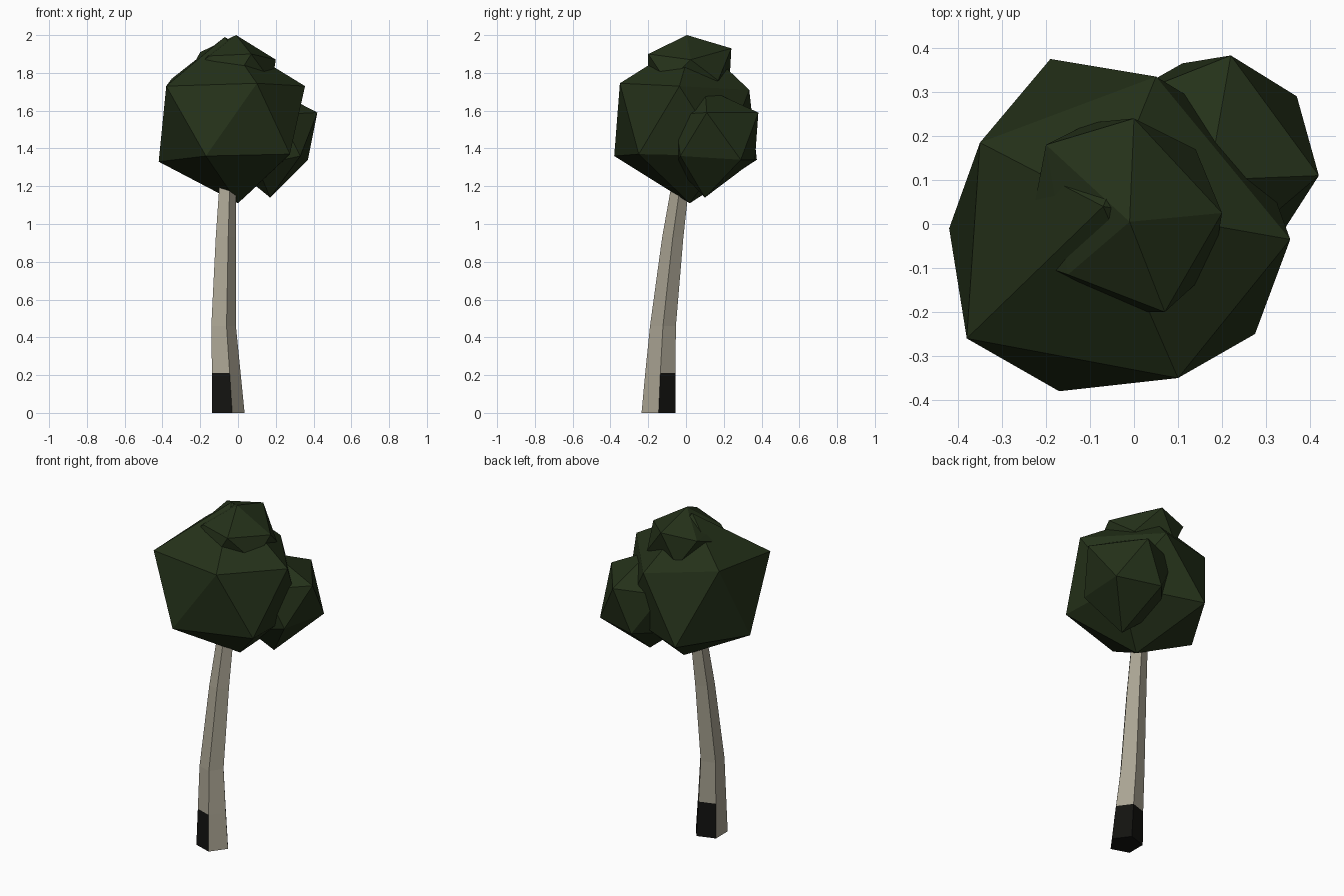
import bpy
import math


def material(name, rgb):
    m = bpy.data.materials.new(name)
    m.diffuse_color = (*rgb, 1)
    return m


def add_object(name, verts, faces, mats):
    mesh = bpy.data.meshes.new(name)
    mesh.from_pydata(verts, [], faces)
    for m in mats:
        mesh.materials.append(m)
    mesh.update()
    obj = bpy.data.objects.new(name, mesh)
    bpy.context.collection.objects.link(obj)
    return obj


def leaf_clump(name, top, upper, lower, bottom):
    """Irregular icosahedron: two staggered five-point rings between two poles."""
    faces = []
    for i in range(5):
        j = (i + 1) % 5
        faces += [(0, 1 + i, 1 + j), (1 + i, 6 + i, 1 + j),
                  (6 + i, 6 + j, 1 + j), (11, 6 + j, 6 + i)]
    return add_object(name, [top, *upper, *lower, bottom], faces, [leaf])


leaf = material("leaf_green", (0.018, 0.031, 0.010))
bark = material("pale_bark", (0.40, 0.37, 0.29))
dark = material("dark_bark", (0.006, 0.006, 0.005))

# Trunk: five-sided bent tube, (x, y, z, radius) per ring
path = [(-0.06, -0.145, 0, 0.095), (-0.07, -0.136, 0.21, 0.084),
        (-0.083, -0.122, 0.46, 0.072), (-0.070, -0.070, 0.93, 0.059),
        (-0.060, -0.034, 1.18, 0.050), (-0.040, 0.01, 1.45, 0.045)]
verts, faces = [], []
for x, y, z, r in path:
    for k in range(5):
        a = math.radians(72 * k)
        verts.append((x + r * math.cos(a), y + r * math.sin(a), z))
for s in range(len(path) - 1):
    for k in range(5):
        a, b = s * 5 + k, s * 5 + (k + 1) % 5
        faces.append((a, b, b + 5, a + 5))
last = 5 * (len(path) - 1)
faces += [(4, 3, 2, 1, 0), tuple(range(last, last + 5))]
trunk = add_object("trunk", verts, faces, [bark, dark])
# Dark patches on three base sides and the underside
for f in (0, 1, 3, len(faces) - 2):
    trunk.data.polygons[f].material_index = 1

# Main crown
leaf_clump("main_crown", (-0.07, 0.04, 1.99),
           [(0.355, -0.035, 1.73), (0.05, 0.335, 1.71), (-0.35, 0.185, 1.77),
            (-0.38, -0.26, 1.73), (0.10, -0.35, 1.745)],
           [(0.27, 0.20, 1.36), (-0.19, 0.375, 1.34), (-0.42, -0.01, 1.33),
            (-0.17, -0.38, 1.36), (0.275, -0.25, 1.37)],
           (0.0, 0.02, 1.11))

# Side clump
leaf_clump("side_clump", (0.17, 0.10, 1.72),
           [(0.42, 0.11, 1.59), (0.22, 0.383, 1.59), (-0.04, 0.28, 1.58),
            (0.0, 0.0, 1.57), (0.22, -0.06, 1.58)],
           [(0.37, 0.29, 1.34), (0.11, 0.365, 1.34), (-0.05, 0.17, 1.32),
            (0.10, -0.06, 1.31), (0.33, -0.03, 1.36)],
           (0.17, 0.10, 1.14))

# Top clump
leaf_clump("top_clump", (-0.01, 0.005, 2.0),
           [(0.20, 0.025, 1.87), (0.0, 0.24, 1.93), (-0.20, 0.18, 1.91),
            (-0.15, -0.115, 1.89), (0.07, -0.20, 1.90)],
           [(0.14, 0.17, 1.76), (-0.10, 0.23, 1.75), (-0.25, -0.08, 1.82),
            (-0.03, -0.20, 1.74), (0.18, -0.10, 1.75)],
           (0.0, 0.0, 1.60))
